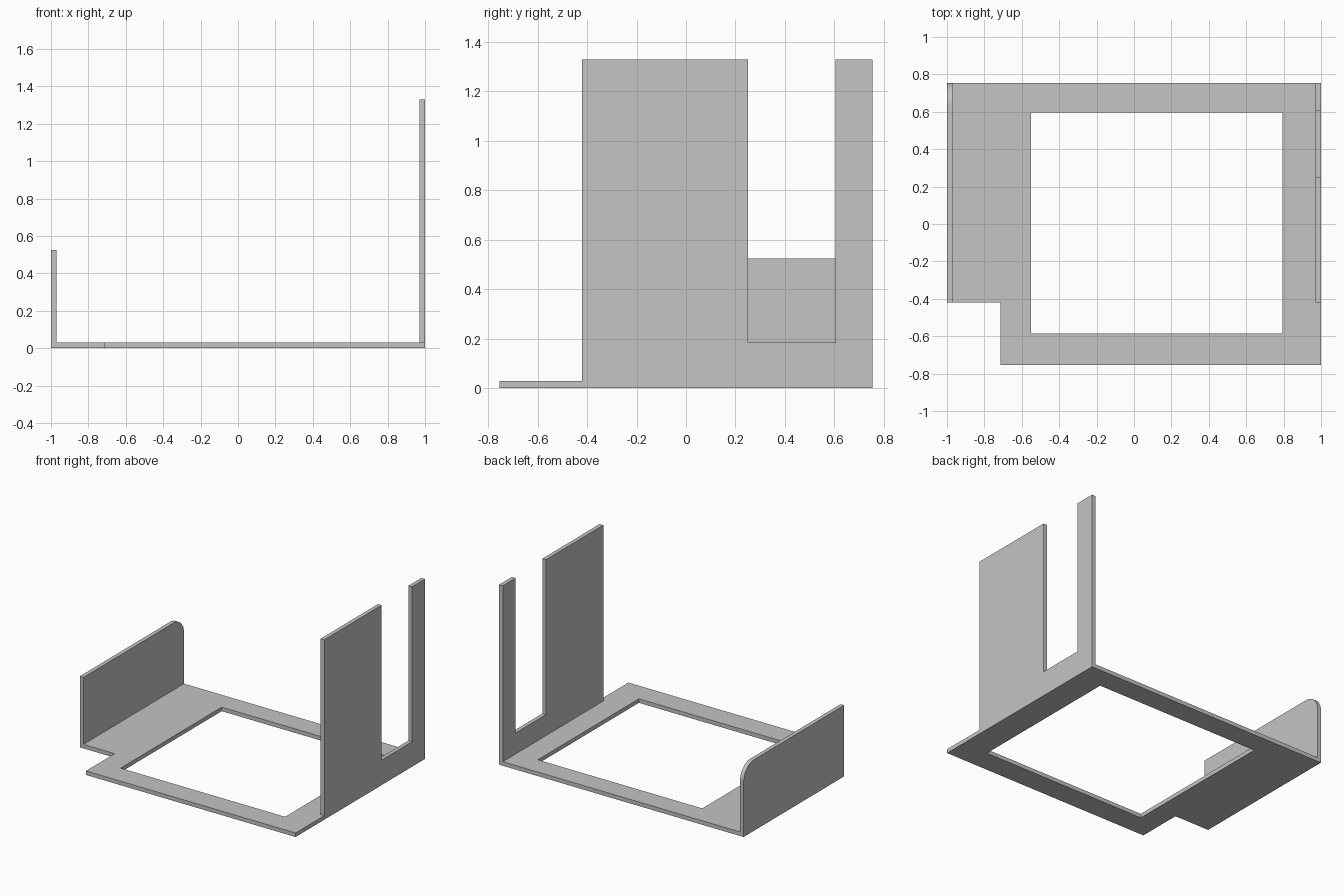
import bpy, bmesh, math
from mathutils import Vector

cube = bpy.data.objects.get("Cube")
if cube:
    bpy.data.objects.remove(cube, do_unlink=True)

THICK = 0.03
BACK, STEP = 0.755, -0.42

grey = bpy.data.materials.new("light grey")
grey.use_nodes = True
colour = (0.55, 0.55, 0.55, 1)
grey.diffuse_color = colour
grey.node_tree.nodes["Principled BSDF"].inputs["Base Color"].default_value = colour


def plate(name, loops, place):
    """Fill flat outlines (later loops are holes) and thicken the sheet evenly."""
    bm = bmesh.new()
    for loop in loops:
        verts = [bm.verts.new(place(a, b)) for a, b in loop]
        for i, v in enumerate(verts):
            bm.edges.new((verts[i - 1], v))
    bmesh.ops.triangle_fill(bm, edges=bm.edges[:], use_beauty=True)
    bmesh.ops.recalc_face_normals(bm, faces=bm.faces[:])
    mesh = bpy.data.meshes.new(name)
    bm.to_mesh(mesh)
    bm.free()
    mesh.materials.append(grey)
    obj = bpy.data.objects.new(name, mesh)
    bpy.context.collection.objects.link(obj)
    mod = obj.modifiers.new("thickness", "SOLIDIFY")
    mod.thickness = THICK
    mod.offset = 0
    return obj


def upright(x):
    return lambda y, z: Vector((x, y, z))


# Base frame with a notched front corner and a rectangular opening
outline = [(-0.715, -BACK), (1, -BACK), (1, BACK), (-1, BACK),
           (-1, STEP), (-0.715, STEP)]
opening = [(-0.55, -0.585), (0.795, -0.585), (0.795, 0.595), (-0.55, 0.595)]
plate("base_frame", [outline, opening], lambda x, y: Vector((x, y, THICK / 2)))

# Tall side wall with a deep slot open at the top
top = 1.33
tall = [(STEP, THICK), (BACK, THICK), (BACK, top), (0.605, top),
        (0.605, 0.185), (0.25, 0.185), (0.25, top), (STEP, top)]
plate("tall_slotted_wall", [tall], upright(1 - THICK / 2))

# Low side wall with a rounded upper back corner
low_top, radius, steps = 0.525, 0.12, 12
arc = [(BACK - radius + radius * math.cos(t), low_top - radius + radius * math.sin(t))
       for t in (i * math.pi / 2 / steps for i in range(steps + 1))]
low = [(STEP, THICK), (BACK, THICK)] + arc + [(STEP, low_top)]
plate("low_rounded_wall", [low], upright(-1 + THICK / 2))
